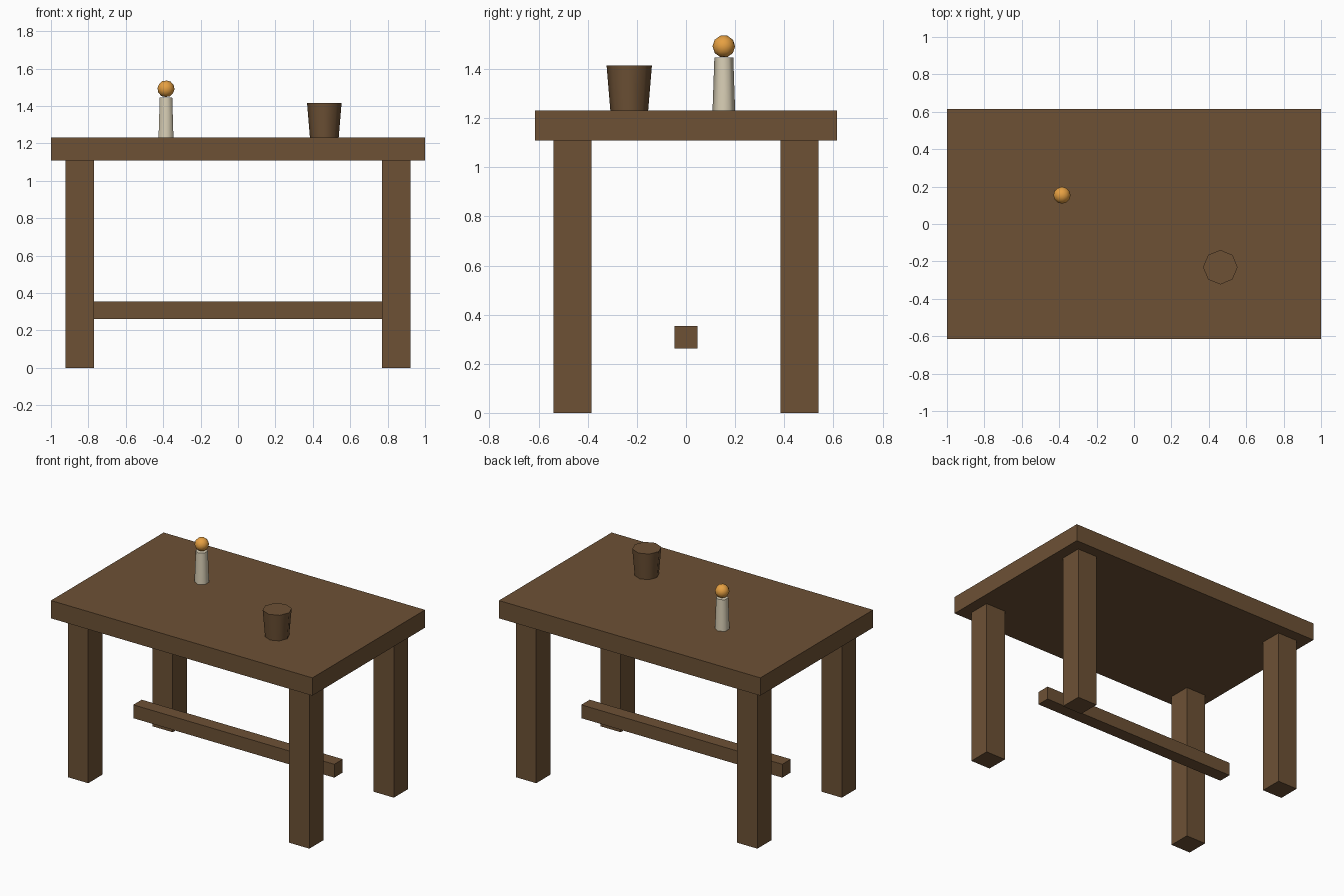
import bpy
from math import radians

if "Cube" in bpy.data.objects:
    bpy.data.objects.remove(bpy.data.objects["Cube"])


def material(name, rgb):
    """Flat colour given as 0-255 sRGB, stored as linear."""
    def lin(c):
        c /= 255
        return c / 12.92 if c <= 0.04045 else ((c + 0.055) / 1.055) ** 2.4
    m = bpy.data.materials.new(name)
    m.diffuse_color = (*[lin(c) for c in rgb], 1)
    m.use_nodes = True
    m.node_tree.nodes["Principled BSDF"].inputs["Base Color"].default_value = m.diffuse_color
    return m


wood = material("brown wood", (109, 81, 53))
wax = material("cream wax", (216, 206, 181))
fire = material("orange flame", (230, 160, 66))


def finish(name, mat, smooth=False):
    ob = bpy.context.object
    ob.name = name
    ob.data.materials.append(mat)
    if smooth:
        bpy.ops.object.shade_smooth_by_angle(angle=radians(65))
    return ob


def box(name, centre, size):
    bpy.ops.mesh.primitive_cube_add(size=1, location=centre)
    ob = finish(name, wood)
    ob.scale = size
    bpy.ops.object.transform_apply(location=False, rotation=False, scale=True)


def taper(name, mat, sides, r_bottom, r_top, x, y, z0, z1):
    bpy.ops.mesh.primitive_cone_add(vertices=sides, radius1=r_bottom, radius2=r_top,
                                    depth=z1 - z0, location=(x, y, (z0 + z1) / 2))
    finish(name, mat, smooth=True)


TOP = 1.231
UNDER = 1.108

# Table: slab, four legs and a low centre bar between the leg pairs
box("tabletop", (0, 0, (TOP + UNDER) / 2), (2, 1.231, TOP - UNDER))
for sx, side in ((-1, "left"), (1, "right")):
    for sy, end in ((-1, "front"), (1, "back")):
        box(f"{end}_{side}_leg", (sx * 0.846, sy * 0.4615, UNDER / 2),
            (0.154, 0.154, UNDER))
box("stretcher_bar", (0, 0, 0.308), (1.538, 0.0923, 0.0923))

# Cup
taper("cup", wood, 8, 0.077, 0.0923, 0.4615, -0.231, TOP, 1.415)

# Candle and its round flame
taper("candle", wax, 6, 0.046, 0.0385, -0.385, 0.154, TOP, 1.446)
bpy.ops.mesh.primitive_ico_sphere_add(subdivisions=2, radius=0.046,
                                      location=(-0.385, 0.154, 1.492),
                                      rotation=(0, radians(31.72), 0))
finish("flame", fire, smooth=True)
